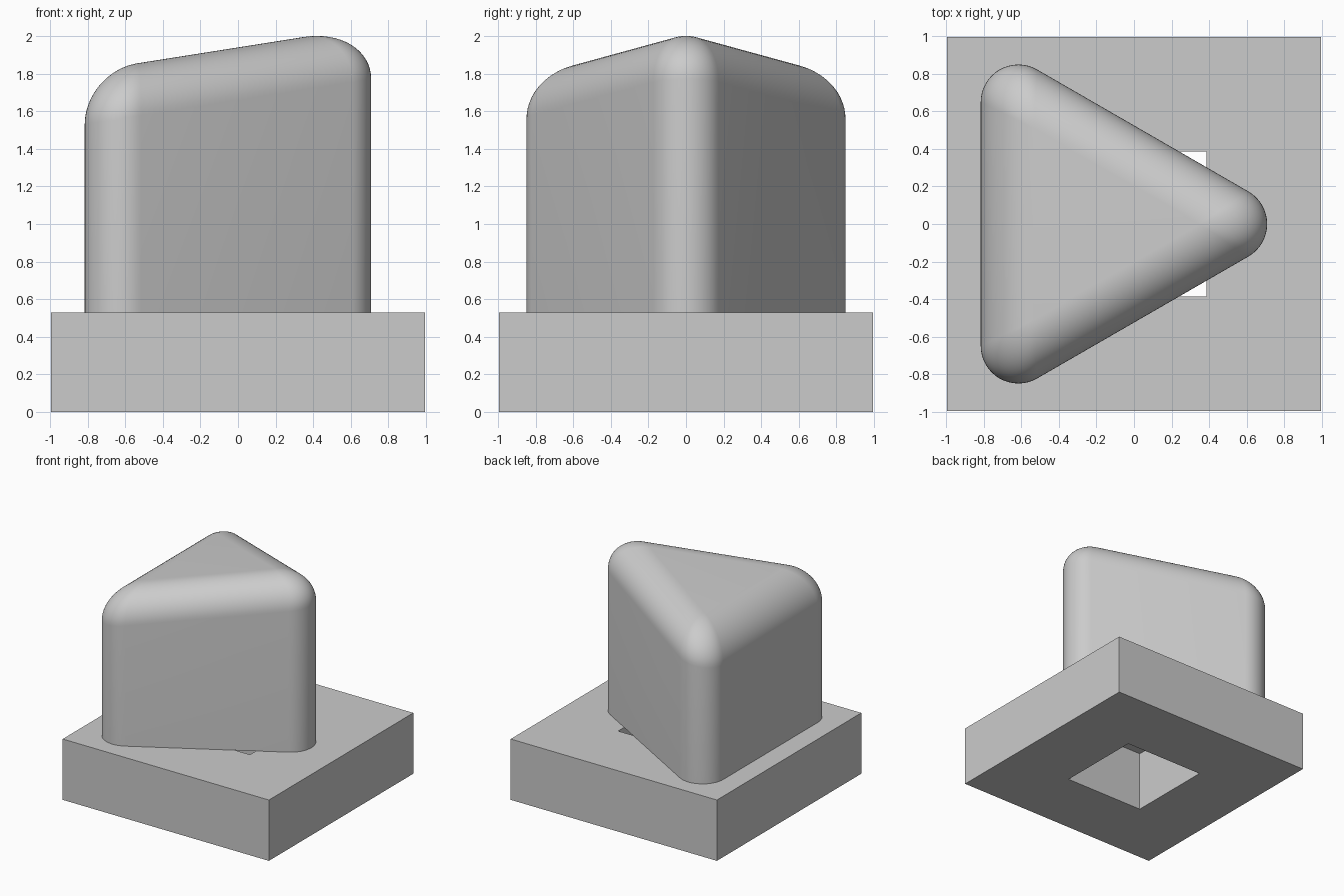
import bpy, bmesh
from math import cos, sin, pi, radians

cube = bpy.data.objects.get("Cube")
if cube:
    bpy.data.objects.remove(cube, do_unlink=True)

# One plain grey for everything
grey = bpy.data.materials.new("light_grey")
grey.use_nodes = True
grey.diffuse_color = (0.6, 0.6, 0.6, 1)
grey.node_tree.nodes["Principled BSDF"].inputs["Base Color"].default_value = (0.6, 0.6, 0.6, 1)


def loft(name, rings, closed=False, caps=False):
    """Skin equal-length rings of points into one mesh object."""
    bm = bmesh.new()
    loops = [[bm.verts.new(p) for p in ring] for ring in rings]
    n = len(loops[0])
    pairs = list(zip(loops, loops[1:]))
    if closed:
        pairs.append((loops[-1], loops[0]))
    for a, b in pairs:
        for i in range(n):
            j = (i + 1) % n
            bm.faces.new((a[i], a[j], b[j], b[i]))
    if caps:
        bm.faces.new(loops[0][::-1])
        bm.faces.new(loops[-1])
    bmesh.ops.remove_doubles(bm, verts=bm.verts, dist=0.0005)
    bmesh.ops.recalc_face_normals(bm, faces=bm.faces)
    mesh = bpy.data.meshes.new(name)
    bm.to_mesh(mesh)
    bm.free()
    mesh.materials.append(grey)
    obj = bpy.data.objects.new(name, mesh)
    bpy.context.collection.objects.link(obj)
    return obj


def square(half, z):
    return [(x * half, y * half, z) for x, y in ((-1, -1), (1, -1), (1, 1), (-1, 1))]


# Base plate with a square hole right through it
base_top = 0.53
loft("base_plate", [square(0.994, 0), square(0.994, base_top),
                    square(0.385, base_top), square(0.385, 0)], closed=True)

# Rounded triangular block with a sloping, generously filleted top
corner_radius, inset, drop = 0.2, 0.28, 0.28
arc_steps, fillet_steps = 16, 16
corners = [((0.508, 0), 0), ((-0.615, 0.648), 2 * pi / 3), ((-0.615, -0.648), 4 * pi / 3)]


def slope(x):
    return 1.939 + 0.158 * x


# Each outline point is paired with the flat top's corner it curves up to
pairs = []
for (cx, cy), direction in corners:
    back = 2 * (inset - corner_radius)
    tip = (cx - back * cos(direction), cy - back * sin(direction))
    for k in range(arc_steps + 1):
        a = direction + radians(-60 + 120 * k / arc_steps)
        pairs.append(((cx + corner_radius * cos(a), cy + corner_radius * sin(a)), tip))


def fillet_ring(t):
    ring = []
    for outer, tip in pairs:
        x, y = (i + (o - i) * cos(t) for o, i in zip(outer, tip))
        ring.append((x, y, slope(x) - drop * (1 - sin(t))))
    return ring


# On the straight sides the tips sit further along, so the fillet keeps its width
rings = [[(o[0], o[1], base_top) for o, _ in pairs]]
rings += [fillet_ring(pi / 2 * k / fillet_steps) for k in range(fillet_steps)]

# The last ring collapses into the flat triangular top
rings.append([(t[0], t[1], slope(t[0])) for _, t in pairs])
block = loft("triangular_block", rings)

# Close the flat top and the underside
bm = bmesh.new()
bm.from_mesh(block.data)
bmesh.ops.holes_fill(bm, edges=[e for e in bm.edges if e.is_boundary], sides=0)
bmesh.ops.recalc_face_normals(bm, faces=bm.faces)
bm.to_mesh(block.data)
bm.free()

bpy.ops.object.select_all(action="DESELECT")
block.select_set(True)
bpy.context.view_layer.objects.active = block
bpy.ops.object.shade_smooth_by_angle(angle=radians(30))
